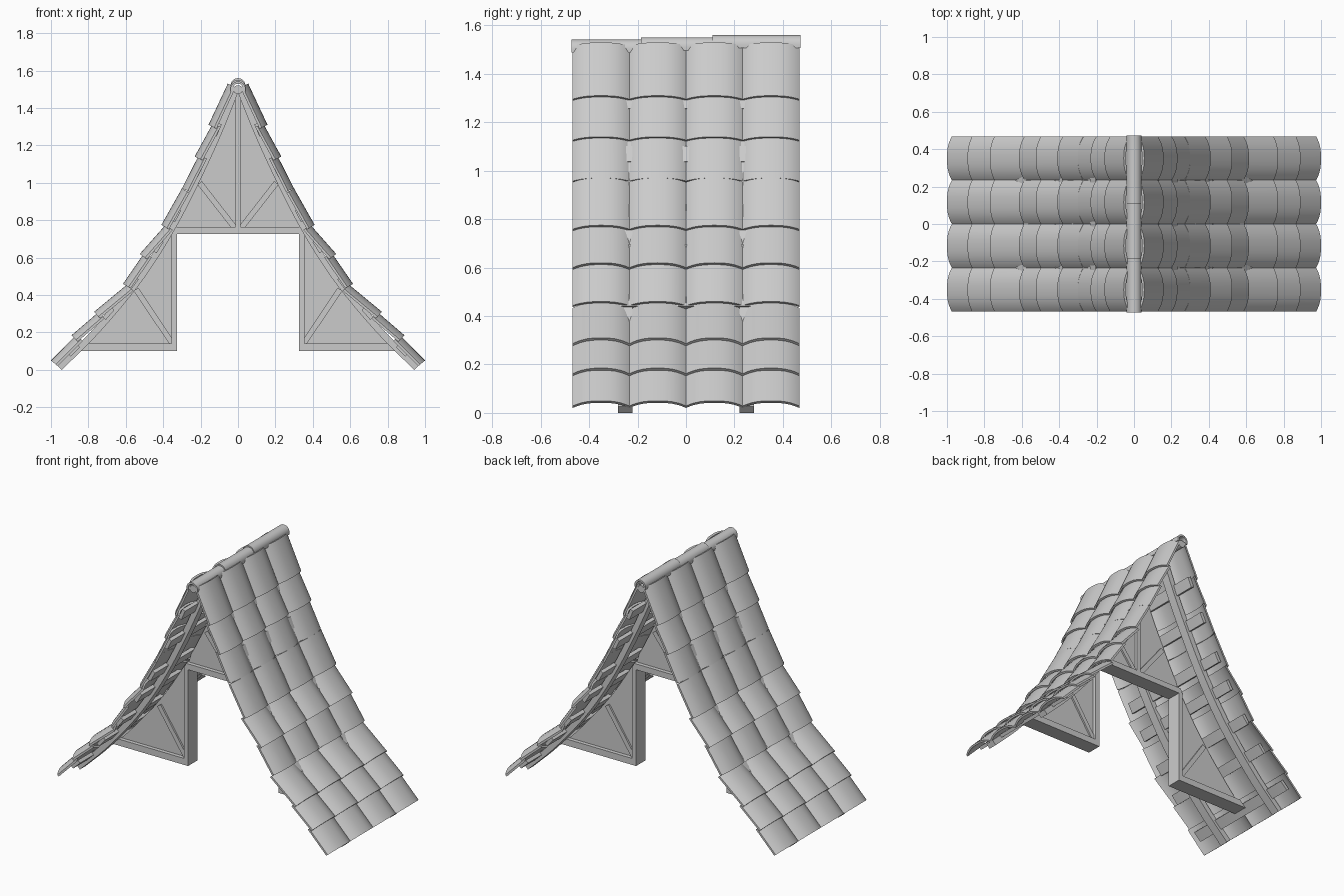
import bpy, bmesh, math
from mathutils import Vector

if "Cube" in bpy.data.objects:
    bpy.data.objects.remove(bpy.data.objects["Cube"])


def finish(name, bm, smooth=False):
    bmesh.ops.recalc_face_normals(bm, faces=bm.faces)
    me = bpy.data.meshes.new(name)
    bm.to_mesh(me)
    bm.free()
    ob = bpy.data.objects.new(name, me)
    bpy.context.collection.objects.link(ob)
    if smooth:
        bpy.ops.object.select_all(action='DESELECT')
        ob.select_set(True)
        bpy.context.view_layer.objects.active = ob
        bpy.ops.object.shade_smooth_by_angle(angle=math.radians(35))
    return ob


def add_prism(bm, pts, y0, y1):
    """Extrude an (x, z) outline from y0 to y1."""
    a = [bm.verts.new((p[0], y0, p[1])) for p in pts]
    b = [bm.verts.new((p[0], y1, p[1])) for p in pts]
    bm.faces.new(a)
    bm.faces.new(b[::-1])
    n = len(pts)
    for i in range(n):
        j = (i + 1) % n
        bm.faces.new((a[i], b[i], b[j], a[j]))


def prism(name, pts, y0, y1, smooth=False):
    bm = bmesh.new()
    add_prism(bm, pts, y0, y1)
    return finish(name, bm, smooth)


def bar(p, q, w):
    """Outline of a straight bar of width w between two (x, z) points."""
    p, q = Vector(p), Vector(q)
    d = (q - p).normalized()
    n = Vector((-d.y, d.x)) * w / 2
    return [p + n, q + n, q - n, p - n]


def flip(pts, s):
    return [(p[0] * s, p[1]) for p in pts]


# Swept rafter centre line, eave to ridge
KEYS = [Vector(p) for p in ((0.955, 0.013), (0.78, 0.185), (0.59, 0.405), (0.45, 0.60),
                            (0.32, 0.82), (0.20, 1.06), (0.10, 1.28), (0.012, 1.50))]


def spline(keys, sub=4):
    k = [2 * keys[0] - keys[1]] + keys + [2 * keys[-1] - keys[-2]]
    out = []
    for i in range(1, len(k) - 2):
        a, b, c, d = k[i - 1:i + 3]
        for j in range(sub):
            t = j / sub
            out.append(0.5 * (2 * b + (c - a) * t + (2 * a - 5 * b + 4 * c - d) * t * t
                              + (3 * b - a - 3 * c + d) * t ** 3))
    return out + [keys[-1]]


CURVE = spline(KEYS)


def normal(i):
    d = CURVE[min(i + 1, len(CURVE) - 1)] - CURVE[max(i - 1, 0)]
    return Vector((d.y, -d.x)).normalized()


NORM = [normal(i) for i in range(len(CURVE))]

# Crown points of the lower edge of each tile row, eave to ridge
ROWS = [Vector(p) for p in ((1.0, 0.05), (0.89, 0.185), (0.77, 0.31), (0.615, 0.46), (0.525, 0.62),
                            (0.41, 0.775), (0.30, 0.97), (0.232, 1.14), (0.158, 1.31), (0.055, 1.53))]
COLS, HALF, ARCH, THICK = 4, 0.468, 0.034, 0.013


def tiles(name, s):
    bm = bmesh.new()
    seg, w = 12, 2 * HALF / COLS
    for r in range(len(ROWS) - 1):
        p, q = ROWS[r], ROWS[r + 1]
        d = (q - p).normalized()
        n = Vector((d.y, -d.x))
        if r != 5 and r != 8:           # tuck the upper end under the next row
            q = q - n * 0.018 + d * 0.015
        for c in range(COLS):
            yc = -HALF + w * (c + 0.5)
            rings = []
            for base in (p, q):
                top, low = [], []
                for k in range(seg + 1):
                    t = -math.cos(math.pi * k / seg)
                    drop = ARCH * abs(t) ** 2.6
                    for lst, off in ((top, drop), (low, drop + THICK)):
                        v = base - n * off
                        lst.append(bm.verts.new((s * v.x, yc + t * w / 2, v.y)))
                rings.append(top + low[::-1])
            a, b = rings
            m = len(a)
            for i in range(m):
                j = (i + 1) % m
                bm.faces.new((a[i], a[j], b[j], b[i]))
            for ring in rings:
                for i in range(seg):
                    bm.faces.new((ring[i], ring[i + 1], ring[m - 2 - i], ring[m - 1 - i]))
    finish(name, bm, True)


for s, side in ((1, "right"), (-1, "left")):
    tiles(f"roof_tiles_{side}", s)

    # Two curved rafters under each slope
    outline = [c + n * 0.018 for c, n in zip(CURVE, NORM)] + \
              [c - n * 0.018 for c, n in zip(CURVE, NORM)][::-1]
    for y, end in ((-0.25, "front"), (0.25, "back")):
        prism(f"rafter_{end}_{side}", flip(outline, s), y - 0.03, y + 0.03, True)

    # Flat battens across the rafters
    bm = bmesh.new()
    for i in (2, 6, 9, 13, 16, 20, 24):
        c, n = CURVE[i] + NORM[i] * 0.012, NORM[i]
        d = Vector((-n.y, n.x)) * 0.035
        add_prism(bm, flip(bar(c - d, c + d, 0.022), s), -0.42, 0.42)
    finish(f"battens_{side}", bm)

    # Lower infill panel, its post, sill and brace
    low = [c for c in CURVE if 0.36 < c.x < 0.85]
    prism(f"lower_panel_{side}", flip([(0.34, 0.11), (0.86, 0.11)] + low + [(0.34, 0.78)], s), -0.025, 0.025)
    prism(f"post_{side}", flip([(0.325, 0.1), (0.355, 0.1), (0.355, 0.73), (0.325, 0.76)], s), -0.05, 0.05)
    prism(f"sill_{side}", flip([(0.325, 0.1), (0.865, 0.1), (0.825, 0.142), (0.325, 0.142)], s), -0.05, 0.05)
    prism(f"lower_brace_{side}", flip(bar((0.35, 0.14), (0.545, 0.43), 0.03), s), -0.036, 0.036)
    prism(f"upper_brace_{side}", flip(bar((0.01, 0.75), (0.205, 1.0), 0.03), s), -0.036, 0.036)

# Upper gable panel, tie beam and king post
up = [c for c in CURVE if c.x < 0.34]
prism("upper_panel", [(-0.345, 0.74), (0.345, 0.74)] + up + flip(up, -1)[::-1], -0.025, 0.025)
prism("tie_beam", [(-0.355, 0.727), (0.355, 0.727), (0.34, 0.765), (-0.34, 0.765)], -0.05, 0.05)
prism("king_post", [(-0.014, 0.75), (0.014, 0.75), (0.014, 1.49), (-0.014, 1.49)], -0.045, 0.045)

# Ridge pole and three overlapping ridge caps
circle = [(0.024 * math.cos(a * math.tau / 16), 1.498 + 0.024 * math.sin(a * math.tau / 16)) for a in range(16)]
prism("ridge_pole", circle, -0.465, 0.465, True)
for i, (y0, y1) in enumerate(((-0.473, -0.17), (-0.185, 0.125), (0.11, 0.473))):
    zc = 1.502 + 0.009 * i
    arc = [math.pi * k / 14 for k in range(15)]
    cap = [(0.04, zc - 0.014)] + [(0.04 * math.cos(a), zc + 0.04 * math.sin(a)) for a in arc] + \
          [(-0.04, zc - 0.014), (-0.028, zc - 0.014)] + \
          [(-0.028 * math.cos(a), zc + 0.028 * math.sin(a)) for a in arc] + [(0.028, zc - 0.014)]
    prism(f"ridge_cap_{i + 1}", cap, y0, y1, True)
